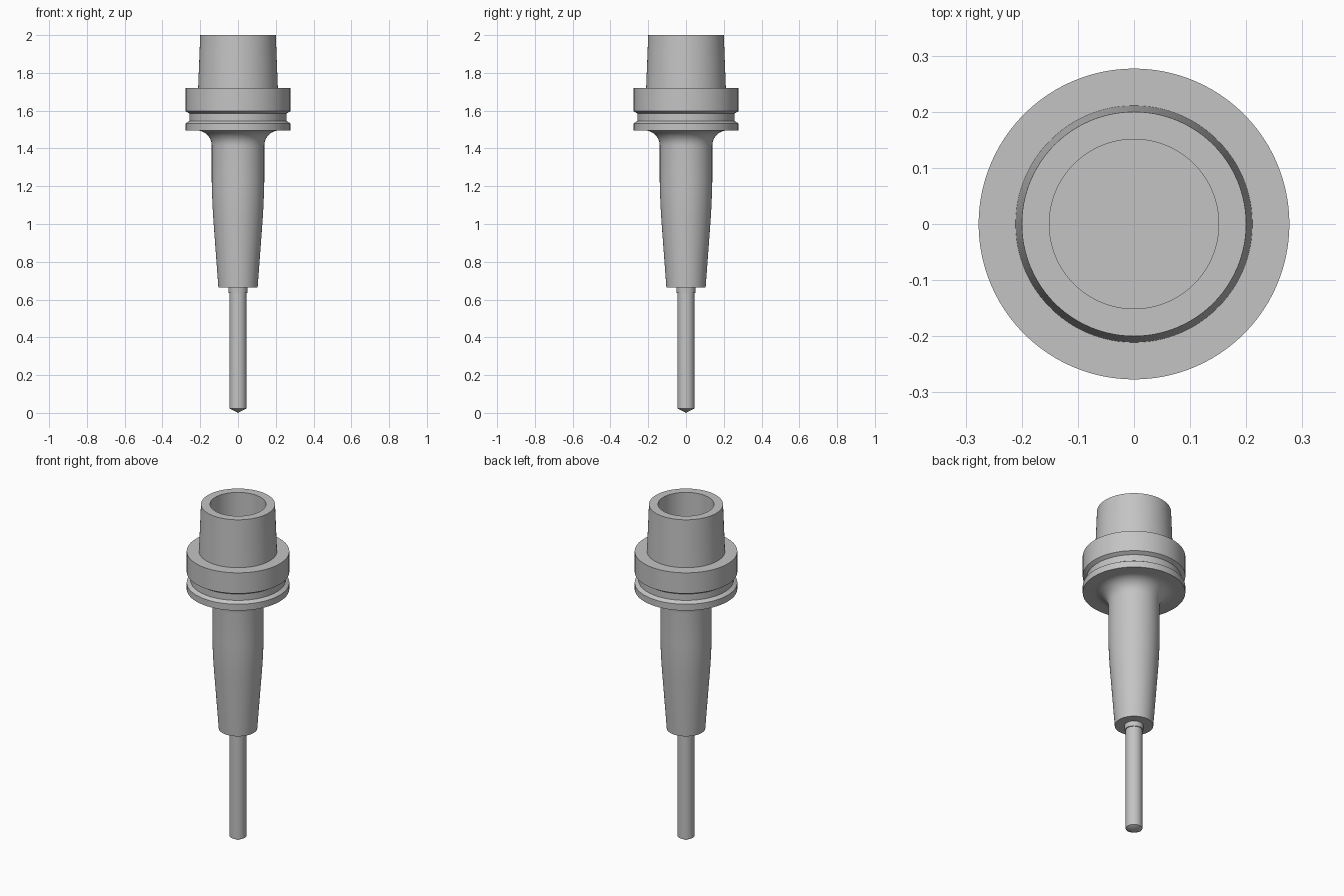
import bpy, bmesh, math

if "Cube" in bpy.data.objects:
    bpy.data.objects.remove(bpy.data.objects["Cube"])

SEGMENTS = 96

steel = bpy.data.materials.new("steel_grey")
steel.diffuse_color = (0.55, 0.55, 0.55, 1)
steel.use_nodes = True
steel.node_tree.nodes["Principled BSDF"].inputs["Base Color"].default_value = steel.diffuse_color


def arc(cx, cz, r, start, end, steps):
    """Points (radius, height) along an arc, angles in degrees."""
    pts = []
    for i in range(steps + 1):
        a = math.radians(start + (end - start) * i / steps)
        pts.append((cx + r * math.cos(a), cz + r * math.sin(a)))
    return pts


def lathe(name, profile):
    """Spin a (radius, height) profile around z into a closed solid."""
    bm = bmesh.new()
    verts = [bm.verts.new((r, 0, z)) for r, z in profile]
    edges = [bm.edges.new(pair) for pair in zip(verts, verts[1:])]
    bmesh.ops.spin(bm, geom=verts + edges, cent=(0, 0, 0), axis=(0, 0, 1),
                   angle=math.tau, steps=SEGMENTS, use_duplicate=False)
    bmesh.ops.remove_doubles(bm, verts=bm.verts, dist=1e-5)
    bmesh.ops.recalc_face_normals(bm, faces=bm.faces)
    mesh = bpy.data.meshes.new(name)
    bm.to_mesh(mesh)
    bm.free()
    mesh.materials.append(steel)
    obj = bpy.data.objects.new(name, mesh)
    bpy.context.collection.objects.link(obj)
    bpy.ops.object.select_all(action='DESELECT')
    obj.select_set(True)
    bpy.context.view_layer.objects.active = obj
    bpy.ops.object.shade_smooth_by_angle(angle=math.radians(25))
    return obj


# Holder: slim nose, blended collar, grooved flange and hollow tapered shank
nose = [(0, 0.665), (0.104, 0.665), (0.131, 1.03), (0.1345, 1.09),
        (0.137, 1.15), (0.139, 1.22)]
fillet = arc(0.219, 1.415, 0.08, 180, 90, 10)
flange = [(0.277, 1.495), (0.277, 1.533), (0.256, 1.546), (0.256, 1.584),
          (0.277, 1.597), (0.277, 1.72)]
shank = [(0.211, 1.72), (0.2, 2.0), (0.151, 2.0), (0.151, 1.72), (0, 1.72)]
lathe("tool_holder", nose + fillet + flange + shank)

# Collar gripping the cutting tool where it leaves the nose
lathe("clamping_collar", [(0, 0.67), (0.052, 0.67), (0.05, 0.636), (0, 0.636)])

# Slender tool with a shallow conical tip
lathe("tool_shaft", [(0, 0), (0.045, 0.024), (0.045, 0.668), (0, 0.668)])
